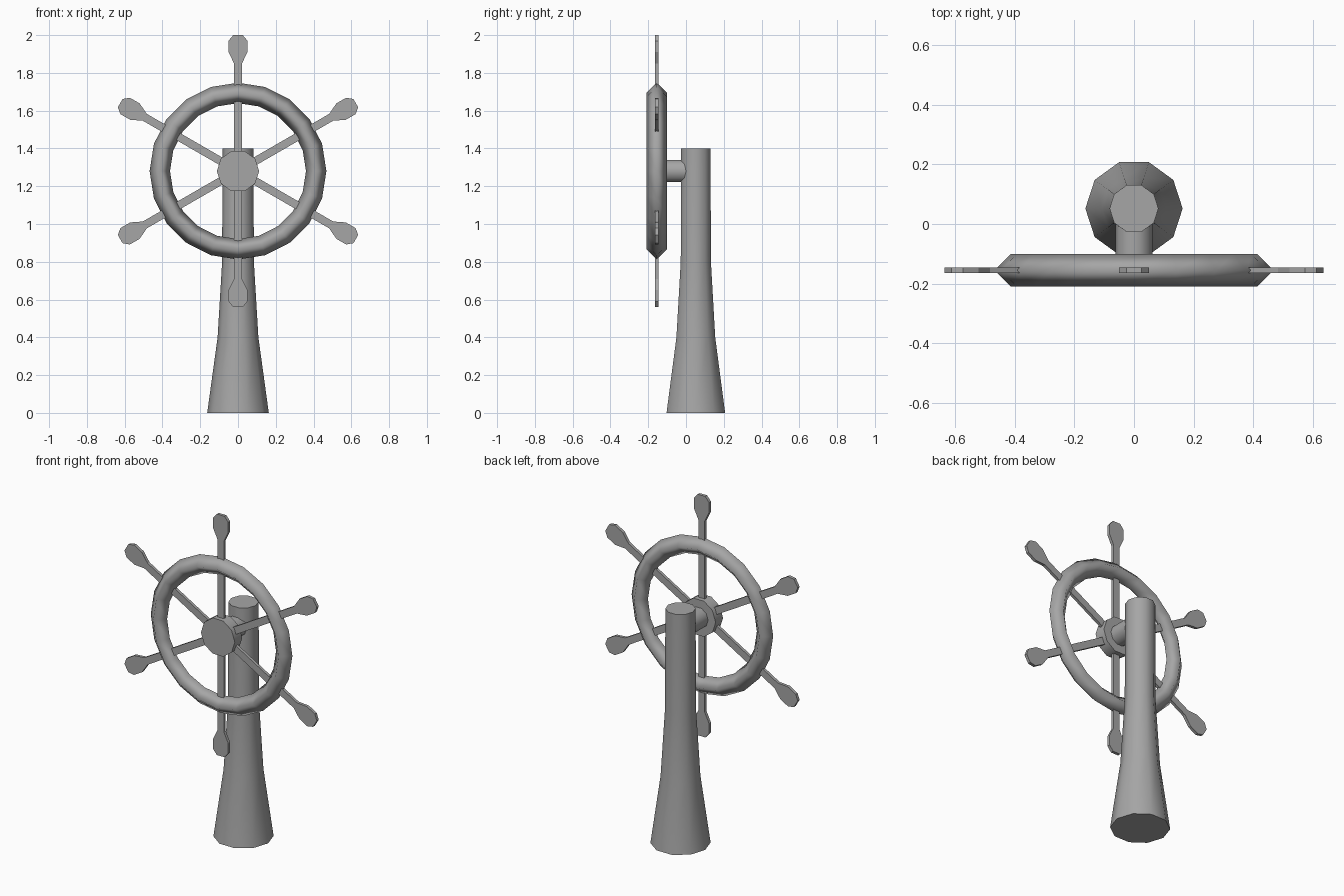
import bpy, bmesh, math
from mathutils import Matrix, Vector

if "Cube" in bpy.data.objects:
    bpy.data.objects.remove(bpy.data.objects["Cube"], do_unlink=True)

GREY = (0.38, 0.38, 0.38, 1.0)
mat = bpy.data.materials.new("plain grey")
mat.use_nodes = True
mat.diffuse_color = GREY
mat.node_tree.nodes["Principled BSDF"].inputs["Base Color"].default_value = GREY

WHEEL = Vector((0, -0.155, 1.28))
POST_Y = 0.052
TO_Y = Matrix.Rotation(math.radians(90), 4, 'X')    # local z becomes -y


def finish(name, bm, matrix, angle):
    bmesh.ops.recalc_face_normals(bm, faces=bm.faces)
    mesh = bpy.data.meshes.new(name)
    bm.to_mesh(mesh)
    bm.free()
    mesh.transform(matrix)
    mesh.materials.append(mat)
    ob = bpy.data.objects.new(name, mesh)
    bpy.context.collection.objects.link(ob)
    bpy.ops.object.select_all(action='DESELECT')
    ob.select_set(True)
    bpy.context.view_layer.objects.active = ob
    if angle:
        bpy.ops.object.shade_smooth_by_angle(angle=math.radians(angle))
    return ob


def lathe(name, profile, sides, matrix, closed=False, angle=60):
    """Turn (radius, height) points around z; open profiles get end caps."""
    bm = bmesh.new()
    rings = []
    for r, h in profile:
        rings.append([bm.verts.new((r * math.cos(math.tau * i / sides),
                                    r * math.sin(math.tau * i / sides), h))
                      for i in range(sides)])
    pairs = list(zip(rings, rings[1:]))
    if closed:
        pairs.append((rings[-1], rings[0]))
    else:
        bm.faces.new(rings[0])
        bm.faces.new(rings[-1])
    for a, b in pairs:
        for i in range(sides):
            j = (i + 1) % sides
            bm.faces.new((a[i], a[j], b[j], b[i]))
    return finish(name, bm, matrix, angle)


# Tapered pedestal
lathe("pedestal", [(0.163, 0), (0.108, 0.4), (0.084, 0.8), (0.082, 1.4)], 10,
      Matrix.Translation((0, POST_Y, 0)))

# Axle and hub
at_wheel = Matrix.Translation(WHEEL) @ TO_Y
lathe("axle", [(0.062, -0.19), (0.062, 0)], 10, at_wheel)
lathe("hub", [(0.112, -0.035), (0.112, 0.035)], 10, at_wheel)

# Rim with a diamond section
R, T = 0.414, 0.054
lathe("wheel_rim", [(R + T, 0), (R, T), (R - T, 0), (R, -T)], 20, at_wheel,
      closed=True, angle=180)

# Flat spokes with paddle handles
half = [(0.021, 0.0), (0.021, 0.57), (0.05, 0.63), (0.05, 0.69), (0.025, 0.72)]
outline = half + [(-x, z) for x, z in reversed(half)]
THICK = 0.018
for k in range(6):
    bm = bmesh.new()
    face = bm.faces.new([bm.verts.new((x, -THICK / 2, z)) for x, z in outline])
    out = bmesh.ops.extrude_face_region(bm, geom=[face])
    moved = [v for v in out["geom"] if isinstance(v, bmesh.types.BMVert)]
    bmesh.ops.translate(bm, verts=moved, vec=(0, THICK, 0))
    # The extrusion keeps the starting face, so the plate is closed
    spin = Matrix.Rotation(math.radians(60 * k), 4, 'Y')
    finish(f"spoke_{k + 1}", bm, Matrix.Translation(WHEEL) @ spin, None)
